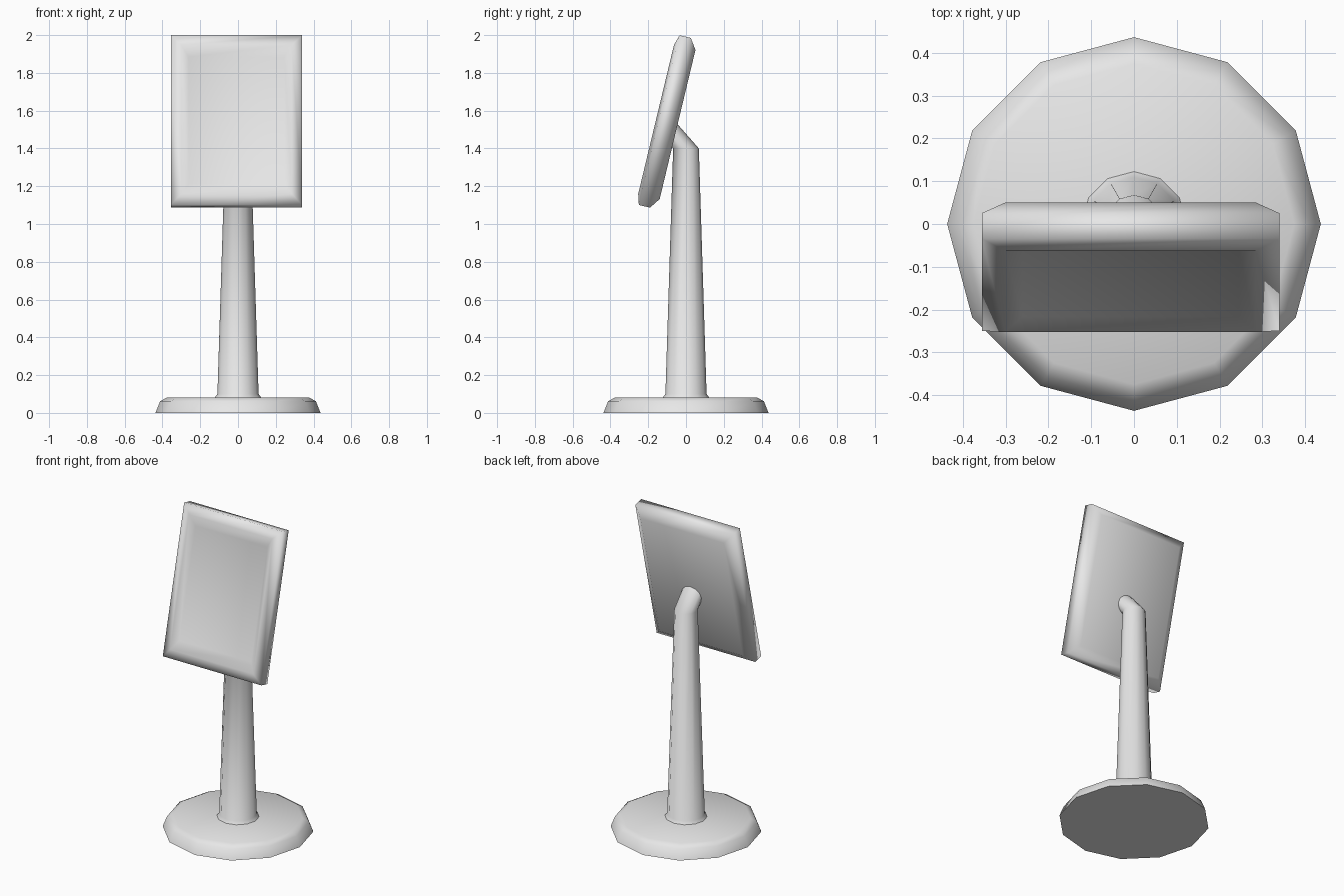
import bpy
import math
from mathutils import Vector

cube = bpy.data.objects.get("Cube")
if cube:
    bpy.data.objects.remove(cube, do_unlink=True)

SIDES = 12
TILT = math.radians(13.5)
CENTRE = Vector((-0.008, -0.10, 1.54))
UP = Vector((0, math.sin(TILT), math.cos(TILT)))
FACING = Vector((0, -math.cos(TILT), math.sin(TILT)))

grey = bpy.data.materials.new("light_grey")
grey.use_nodes = True
colour = (0.8, 0.8, 0.8, 1)
grey.diffuse_color = colour
grey.node_tree.nodes["Principled BSDF"].inputs["Base Color"].default_value = colour


def loft(name, rings, smooth_angle):
    """Skin a stack of counter-clockwise rings and cap both ends."""
    n = len(rings[0])
    verts = [v for ring in rings for v in ring]
    faces = [(r * n + i, r * n + (i + 1) % n, (r + 1) * n + (i + 1) % n, (r + 1) * n + i)
             for r in range(len(rings) - 1) for i in range(n)]
    faces.append(tuple(reversed(range(n))))
    faces.append(tuple(range(len(verts) - n, len(verts))))
    mesh = bpy.data.meshes.new(name)
    mesh.from_pydata(verts, [], faces)
    mesh.materials.append(grey)
    obj = bpy.data.objects.new(name, mesh)
    bpy.context.collection.objects.link(obj)
    bpy.ops.object.select_all(action="DESELECT")
    obj.select_set(True)
    bpy.context.view_layer.objects.active = obj
    bpy.ops.object.shade_smooth_by_angle(angle=math.radians(smooth_angle))
    return obj


def circle(radius, z):
    return [Vector((radius * math.cos(a), radius * math.sin(a), z))
            for a in (math.tau * i / SIDES for i in range(SIDES))]


def panel_ring(half_width, half_height, depth):
    """Rectangle in the plane of the tilted panel."""
    return [CENTRE + Vector((x * half_width, 0, 0)) + UP * (u * half_height) + FACING * depth
            for x, u in ((-1, -1), (1, -1), (1, 1), (-1, 1))]


# Round foot with a bevelled rim
loft("base", [circle(r, z) for r, z in ((0.437, 0), (0.412, 0.062), (0.375, 0.082))], 60)

# Tapered post, flared at the foot, with an elbow running into the panel
post = [circle(r, z) for r, z in ((0.128, 0.075), (0.109, 0.1), (0.068, 1.4))]
lean = Vector((0, -0.66, 0.75))
elbow = []
for p in post[-1]:
    reach = (-0.03 - (p - CENTRE).dot(FACING)) / lean.dot(FACING)
    elbow.append(p + lean * reach)
loft("post", post + [elbow], 60)

# Tilted panel: back, rounded edge, raised frame and recessed screen
profile = (
    (0.293, 0.406, -0.057),
    (0.348, 0.462, -0.018),
    (0.348, 0.462, 0.043),
    (0.293, 0.406, 0.060),
    (0.253, 0.345, 0.037),
)
loft("panel", [panel_ring(*step) for step in profile], 75)
